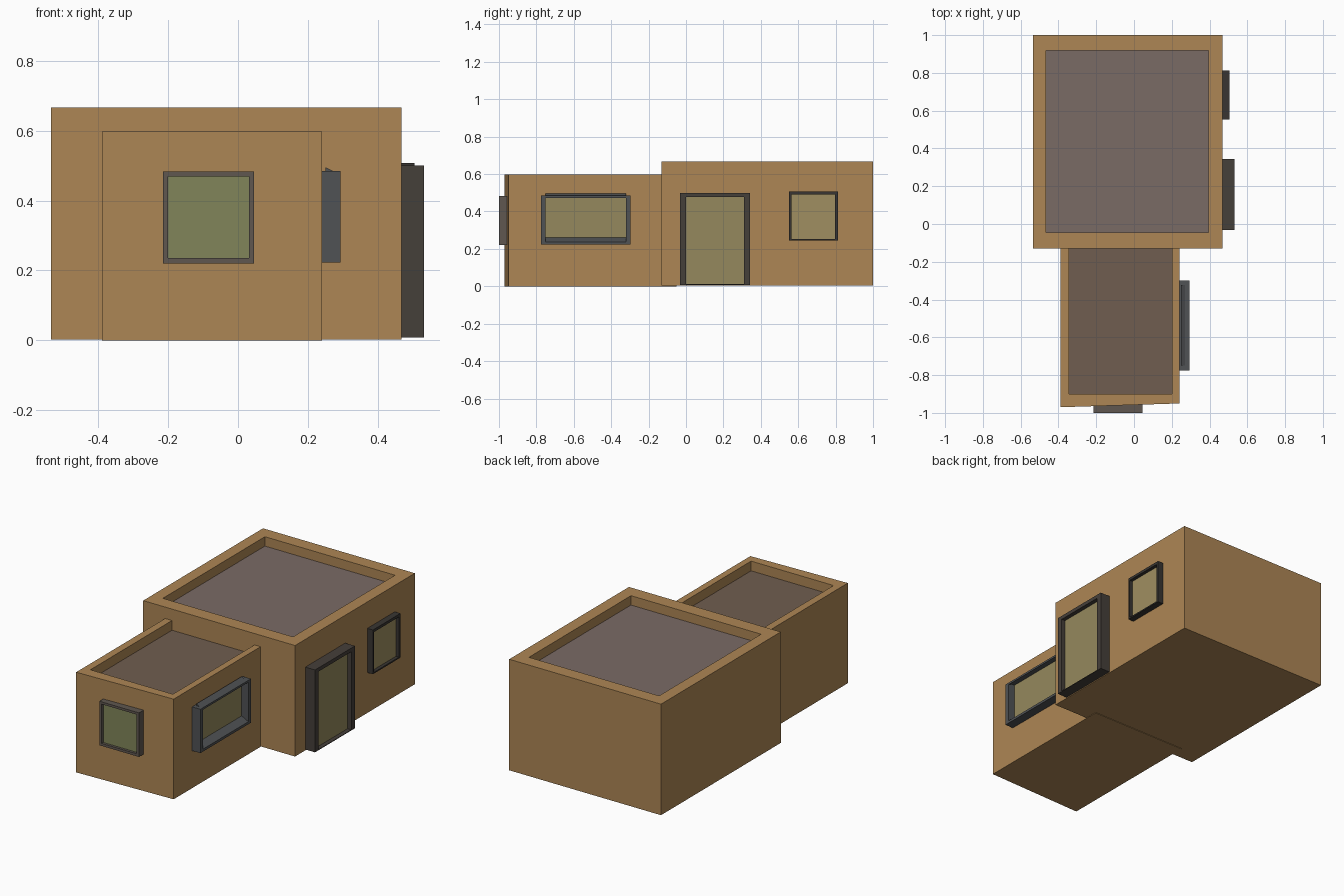
import bpy, bmesh

if "Cube" in bpy.data.objects:
    bpy.data.objects.remove(bpy.data.objects["Cube"])

def material(name, rgb):
    m = bpy.data.materials.new(name)
    m.diffuse_color = (*rgb, 1)
    m.use_nodes = True
    m.node_tree.nodes["Principled BSDF"].inputs["Base Color"].default_value = m.diffuse_color
    return m

def loft(name, rings, body, cap):
    """Closed shell through 4-point rings; the last ring is capped in its own material."""
    bm = bmesh.new()
    loops = [[bm.verts.new(p) for p in r] for r in rings]
    for a, b in zip(loops, loops[1:]):
        for i in range(4):
            j = (i + 1) % 4
            bm.faces.new((a[i], a[j], b[j], b[i]))
    bm.faces.new(loops[0][::-1])
    bm.faces.new(loops[-1]).material_index = 1
    bmesh.ops.recalc_face_normals(bm, faces=bm.faces)
    me = bpy.data.meshes.new(name)
    bm.to_mesh(me)
    bm.free()
    me.materials.append(body)
    me.materials.append(cap)
    ob = bpy.data.objects.new(name, me)
    bpy.context.collection.objects.link(ob)
    return ob

def rect(a0, a1, b0, b1):
    return [(a0, b0), (a1, b0), (a1, b1), (a0, b1)]

def block(name, outer, inner, base, top, floor, wall, roof):
    """Walls with a sunken flat roof behind a parapet."""
    levels = [(outer, base), (outer, top), (inner, top), (inner, floor)]
    return loft(name, [[(x, y, z) for x, y in r] for r, z in levels], wall, roof)

def opening(name, side, outer, inner, back, front, pane, frame, glass, lift=0.0):
    """Projecting frame with a recessed pane; side is 'front' or 'right'."""
    def ring(r, d, dz=0.0):
        if side == 'front':
            return [(u, -d, z + dz) for u, z in r]
        return [(d, u, z + dz) for u, z in r]
    rings = [ring(outer, back), ring(outer, front), ring(inner, front), ring(inner, pane, lift)]
    return loft(name, rings, frame, glass)

wall = material("adobe", (0.42, 0.24, 0.09))
roof_a = material("main_roof", (0.195, 0.145, 0.13))
roof_b = material("wing_roof", (0.16, 0.11, 0.08))
glass = material("door_pane", (0.30, 0.25, 0.11))
glass_b = material("window_pane", (0.35, 0.275, 0.12))
glass_f = material("front_pane", (0.22, 0.235, 0.10))
grey_warm = material("front_frame", (0.115, 0.095, 0.08))
grey_cool = material("wide_frame", (0.08, 0.085, 0.09))
dark = material("door_frame", (0.06, 0.05, 0.042))
darker = material("small_frame", (0.04, 0.036, 0.032))

# Main house block
block("main_block", rect(-0.535, 0.468, -0.13, 1.0), rect(-0.465, 0.395, -0.045, 0.918),
      0.003, 0.666, 0.61, wall, roof_a)

# Lower wing, front wall slightly skewed, back end buried in the main block
block("front_wing", [(-0.39, -0.97), (0.24, -0.95), (0.24, -0.05), (-0.39, -0.05)],
      rect(-0.345, 0.2, -0.9, -0.09), 0.0, 0.598, 0.54, wall, roof_b)

# Windows and door
opening("front_window", 'front', rect(-0.215, 0.046, 0.22, 0.483), rect(-0.2, 0.031, 0.235, 0.469),
        0.945, 1.0, 0.985, grey_warm, glass_f)
opening("wide_window", 'right', rect(-0.775, -0.298, 0.223, 0.485), rect(-0.75, -0.322, 0.238, 0.473),
        0.235, 0.294, 0.25, grey_cool, glass, lift=0.023)
opening("door", 'right', rect(-0.033, 0.343, 0.008, 0.5), rect(0.0, 0.31, 0.012, 0.478),
        0.46, 0.532, 0.507, dark, glass)
opening("small_window", 'right', rect(0.552, 0.812, 0.244, 0.508), rect(0.564, 0.797, 0.252, 0.492),
        0.46, 0.505, 0.485, darker, glass_b)
